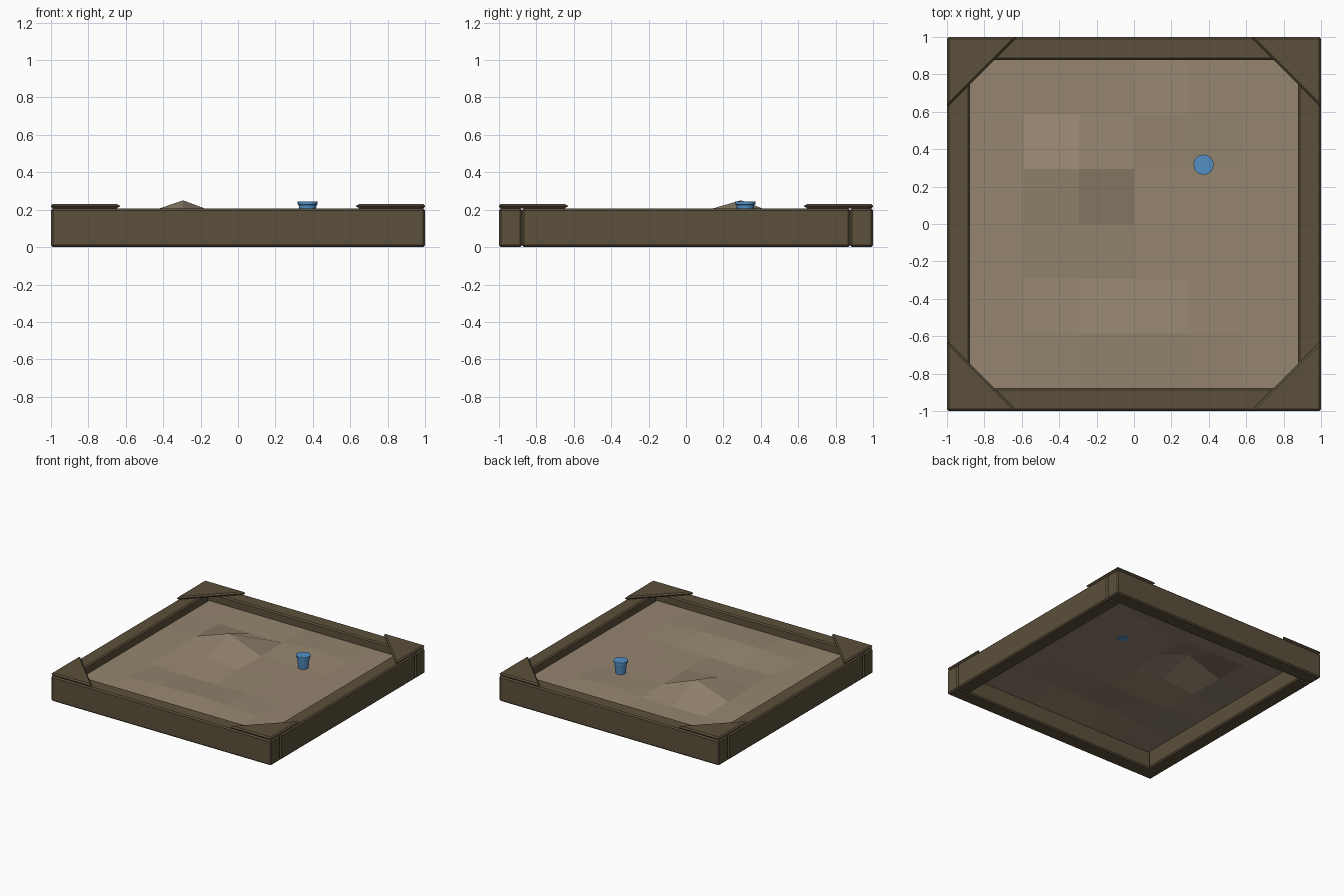
import bpy, bmesh, math
from mathutils import Vector

if "Cube" in bpy.data.objects:
    bpy.data.objects.remove(bpy.data.objects["Cube"])

def material(name, rgb):
    m = bpy.data.materials.new(name)
    m.diffuse_color = (*rgb, 1)
    m.use_nodes = True
    m.node_tree.nodes["Principled BSDF"].inputs["Base Color"].default_value = m.diffuse_color
    return m

WOOD = material("brown wood", (0.105, 0.08, 0.044))
SAND = material("tan sand", (0.30, 0.235, 0.16))
BLUE = material("blue plastic", (0.085, 0.28, 0.56))

def finish(name, bm, mat, bevel=0):
    bmesh.ops.recalc_face_normals(bm, faces=bm.faces)
    if bevel:
        bmesh.ops.bevel(bm, geom=bm.edges[:], offset=bevel, segments=1,
                        affect='EDGES', clamp_overlap=True)
    me = bpy.data.meshes.new(name)
    bm.to_mesh(me)
    bm.free()
    me.materials.append(mat)
    ob = bpy.data.objects.new(name, me)
    bpy.context.collection.objects.link(ob)
    return ob

def prism(name, outline, z0, z1, mat, bevel):
    """Extrude a flat outline upwards and chamfer its edges."""
    bm = bmesh.new()
    f = bm.faces.new([bm.verts.new((x, y, z0)) for x, y in outline])
    ext = bmesh.ops.extrude_face_region(bm, geom=[f])
    for v in ext["geom"]:
        if isinstance(v, bmesh.types.BMVert):
            v.co.z = z1
    return finish(name, bm, mat, bevel)

def board(name, x0, x1, y0, y1):
    return prism(name, [(x0, y0), (x1, y0), (x1, y1), (x0, y1)], 0, 0.207, WOOD, 0.01)

# Frame boards: front and back run the full width, sides fit between them
board("front_board", -1, 1, -1, -0.878)
board("back_board", -1, 1, 0.878, 1)
board("left_board", -1, -0.878, -0.876, 0.876)
board("right_board", 0.878, 1, -0.876, 0.876)

# Triangular corner seats
for sx, side in ((-1, "left"), (1, "right")):
    for sy, end in ((-1, "front"), (1, "back")):
        prism(f"{end}_{side}_corner_seat",
              [(sx, sy), (sx * 0.625, sy), (sx, sy * 0.625)], 0.207, 0.231, WOOD, 0.01)

# Sand sheet: a 6 x 6 grid with one mound and a few low bumps
bumps = {(2, 4): 0.25, (1, 4): 0.15, (3, 4): 0.14, (2, 3): 0.165, (2, 5): 0.135,
         (1, 3): 0.15, (2, 1): 0.16, (3, 1): 0.165, (4, 1): 0.16, (1, 1): 0.145,
         (4, 5): 0.165, (2, 2): 0.13, (3, 2): 0.135}
bm = bmesh.new()
step = 0.88 / 3
rows = [[bm.verts.new(((i - 3) * step, (j - 3) * step, bumps.get((i, j), 0.14)))
         for i in range(7)] for j in range(7)]
for j in range(6):
    for i in range(6):
        bm.faces.new((rows[j][i], rows[j][i + 1], rows[j + 1][i + 1], rows[j + 1][i]))
finish("sand", bm, SAND)

# Small tapered bucket with a slim rim, standing in the sand
bm = bmesh.new()
prev = None
for r, z in ((0.038, 0.135), (0.048, 0.226), (0.054, 0.228), (0.054, 0.243)):
    ring = [bm.verts.new((0.372 + r * math.cos(math.tau * k / 16),
                          0.317 + r * math.sin(math.tau * k / 16), z)) for k in range(16)]
    if prev:
        for k in range(16):
            n = (k + 1) % 16
            bm.faces.new((prev[k], prev[n], ring[n], ring[k]))
    else:
        bm.faces.new(ring)
    prev = ring
bm.faces.new(prev)
finish("bucket", bm, BLUE)
